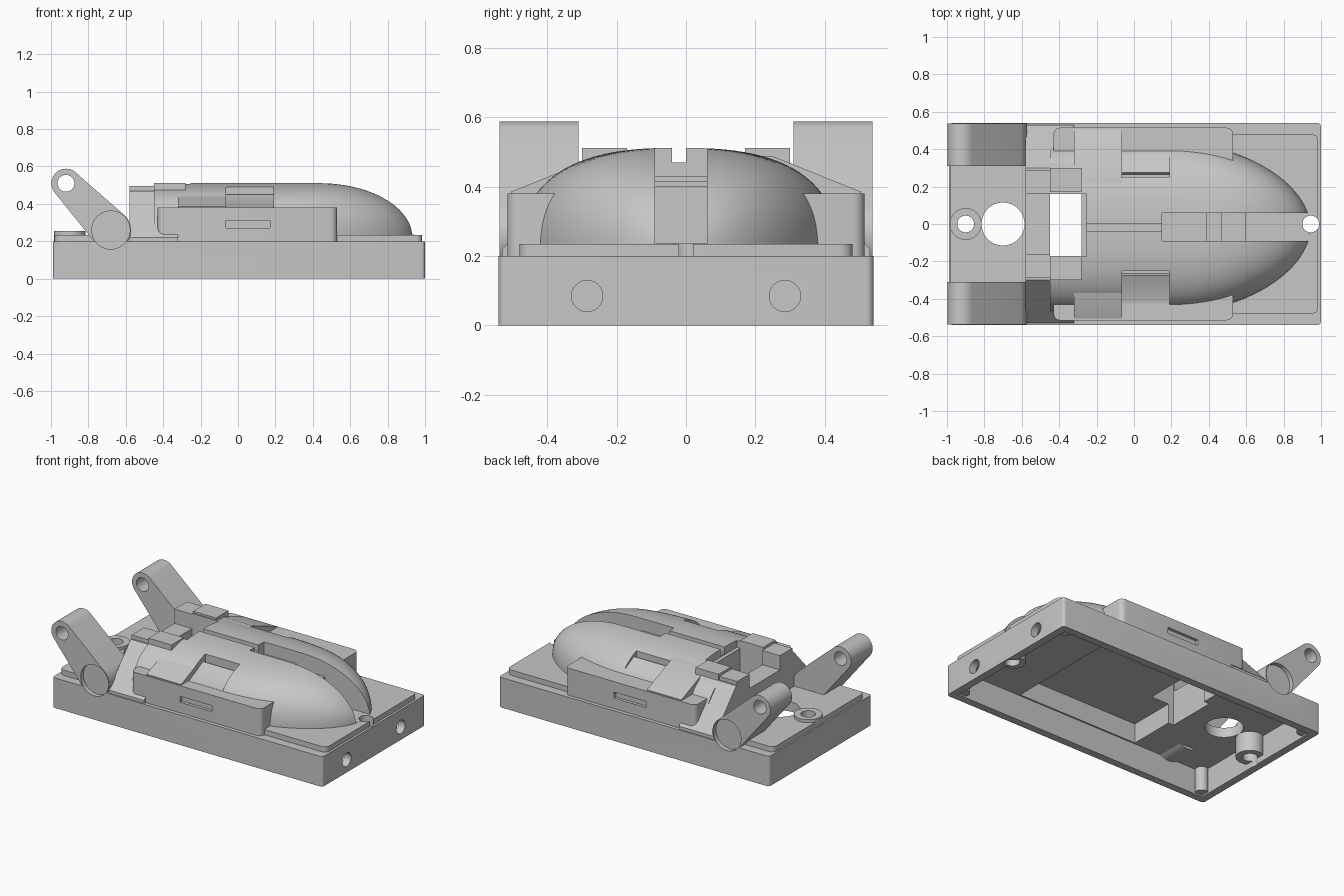
import bpy, bmesh, math
from mathutils import Vector

old = bpy.data.objects.get("Cube")
if old:
    bpy.data.objects.remove(old, do_unlink=True)

grey = bpy.data.materials.new("light_grey")
grey.use_nodes = True
COLOUR = (0.57, 0.57, 0.57, 1)
grey.diffuse_color = COLOUR
grey.node_tree.nodes["Principled BSDF"].inputs["Base Color"].default_value = COLOUR


def add(name, bm):
    bmesh.ops.recalc_face_normals(bm, faces=bm.faces)
    mesh = bpy.data.meshes.new(name)
    bm.to_mesh(mesh)
    bm.free()
    mesh.materials.append(grey)
    ob = bpy.data.objects.new(name, mesh)
    bpy.context.collection.objects.link(ob)
    return ob


def prism(name, points, axis, lo, hi):
    """Extrude a 2D outline along x (y,z points), y (x,z points) or z (x,y points)."""
    def place(p, t):
        return {"x": (t, p[0], p[1]), "y": (p[0], t, p[1]), "z": (p[0], p[1], t)}[axis]
    bm = bmesh.new()
    a = [bm.verts.new(place(p, lo)) for p in points]
    b = [bm.verts.new(place(p, hi)) for p in points]
    bm.faces.new(a)
    bm.faces.new(b)
    for i in range(len(a)):
        j = (i + 1) % len(a)
        bm.faces.new((a[i], a[j], b[j], b[i]))
    return add(name, bm)


def arc(cx, cy, r, start, end, n):
    return [(cx + r * math.cos(math.radians(start + (end - start) * i / n)),
             cy + r * math.sin(math.radians(start + (end - start) * i / n))) for i in range(n + 1)]


def circle(cx, cy, r, n=40):
    return arc(cx, cy, r, 0, 360, n)[:-1]


def box(name, x0, x1, y0, y1, z0, z1, r=0.0):
    """Box with optionally rounded vertical corners."""
    if not r:
        pts = [(x0, y0), (x1, y0), (x1, y1), (x0, y1)]
    else:
        pts = []
        for cx, cy, s in ((x1 - r, y1 - r, 0), (x0 + r, y1 - r, 90),
                          (x0 + r, y0 + r, 180), (x1 - r, y0 + r, 270)):
            pts += arc(cx, cy, r, s, s + 90, 5)
    return prism(name, pts, "z", z0, z1)


def finish(ob, cutters=()):
    """Subtract the cutters, then shade smooth while keeping sharp edges."""
    for c in cutters:
        m = ob.modifiers.new("cut", "BOOLEAN")
        m.operation, m.solver, m.object = "DIFFERENCE", "EXACT", c
    if cutters:
        bpy.context.view_layer.update()
        deps = bpy.context.evaluated_depsgraph_get()
        mesh = bpy.data.meshes.new_from_object(ob.evaluated_get(deps))
        ob.modifiers.clear()
        ob.data = mesh
    bpy.ops.object.select_all(action="DESELECT")
    ob.select_set(True)
    bpy.context.view_layer.objects.active = ob
    bpy.ops.object.shade_smooth_by_angle(angle=math.radians(30))


# Shared cutters
deep = box("cut_deep_cavity", -0.41, 0.48, -0.48, 0.48, -0.1, 0.3)
shallow = box("cut_shallow_cavity", -0.94, 0.95, -0.49, 0.49, -0.1, 0.17)
window = box("cut_window", -0.45, -0.28, -0.17, 0.16, -0.2, 0.8)
window_step = box("cut_window_step", -0.45, -0.255, -0.17, 0.16, 0.46, 0.8)
entry = box("cut_entry", -0.7, -0.4, -0.16, 0.16, 0.4, 0.8)
notch = box("cut_notch", -0.7, 0.2, -0.04, 0.0, 0.47, 0.8)
grooves = [box("cut_groove", x, 1.2, -0.09, 0.06, z, 0.8)
           for x, z in ((0.15, 0.43), (0.39, 0.415), (0.47, 0.4), (0.6, 0.236))]
nose_hole = prism("cut_nose_hole", circle(0.945, 0, 0.045), "z", -0.2, 0.8)
tail_hole = prism("cut_tail_hole", circle(-0.9, 0, 0.045), "z", -0.2, 0.8)
round_hole = prism("cut_round_hole", circle(-0.7, 0, 0.115), "z", -0.2, 0.8)
lip_gap = box("cut_lip_gap", 0.94, 1.1, -0.02, 0.02, 0.2, 0.3)
end_holes = [prism("cut_end_hole", circle(y, 0.085, 0.045), "x", 0.9, 1.1) for y in (-0.285, 0.285)]
pivots = [prism("cut_pivot", circle(-0.68, 0.26, 0.102), "y", min(a, b), max(a, b))
          for a, b in ((-0.51, -0.7), (0.51, 0.7))]
arm_hole = prism("cut_arm_hole", circle(-0.92, 0.51, 0.045), "y", -0.8, 0.8)
slots, recesses = [], []
for s in (-1, 1):
    slots.append(box("cut_side_slot", -0.065, 0.17, min(s * 0.495, s * 0.6), max(s * 0.495, s * 0.6), 0.27, 0.31))
    recesses.append(prism("cut_side_recess", [(s * y, z) for y, z in (
        (0.25, 0.6), (0.25, 0.43), (0.265, 0.43), (0.275, 0.45), (0.415, 0.381), (0.6, 0.381), (0.6, 0.6))],
        "x", -0.065, 0.19))
cutters = [deep, shallow, window, window_step, entry, notch, nose_hole, tail_hole,
           round_hole, lip_gap, arm_hole] + grooves + end_holes + pivots + slots + recesses

# Base tray, raised lip and screw bosses
through = [window, nose_hole, tail_hole, round_hole]
base = box("base_tray", -0.99, 1.0, -0.54, 0.54, 0, 0.2, 0.02)
finish(base, [shallow, deep] + through + end_holes + pivots)
lip = box("base_lip", -0.98, 0.985, -0.48, 0.48, 0.2, 0.235, 0.035)
finish(lip, [deep, lip_gap] + through)
boss = prism("tail_boss", circle(-0.9, 0, 0.085), "z", 0.04, 0.255)
finish(boss, [tail_hole])
boss = prism("nose_boss", circle(0.93, 0, 0.068), "z", 0.01, 0.19)
finish(boss, [nose_hole])
for x in (-0.92, 0.93):
    for y in (-0.47, 0.47):
        finish(prism("corner_post", circle(x, y, 0.04, 20), "z", 0.01, 0.18))

# Domed shell lofted from rounded sections
N, POWER = 48, 2.6
bm = bmesh.new()
rings = []
stations = [-0.45, -0.1] + [0.2 + 0.745 * math.sin(math.radians(a)) for a in range(0, 89, 3)] + [0.9448]
for x in stations:
    u = max(0.0, (x - 0.2) / 0.745)
    v = max(0.0, (x - 0.43) / 0.515)
    wide = 0.457 * (1 - u ** 1.87) ** (1 / 1.87)
    tall = 0.312 * (1 - v ** 2.05) ** (1 / 2.05)
    ring = []
    for i in range(N + 1):
        c, s = math.cos(math.pi * i / N), max(0.0, math.sin(math.pi * i / N))
        ring.append(bm.verts.new((x, -0.02 + wide * math.copysign(abs(c) ** (2 / POWER), c),
                                  0.2 + tall * s ** (2 / POWER))))
    rings.append(ring)
for a, b in zip(rings, rings[1:]):
    for i in range(N + 1):
        j = (i + 1) % (N + 1)
        bm.faces.new((a[i], a[j], b[j], b[i]))
bm.faces.new(rings[0])
bm.faces.new(rings[-1])
shell = add("domed_shell", bm)
finish(shell, [deep, window, window_step, entry, notch, nose_hole] + grooves + recesses)

# Side housing around the shell
housing = box("side_housing", -0.43, 0.53, -0.515, 0.515, 0.2, 0.38, 0.035)
finish(housing, [deep, window] + slots)

# Rear block with its open channel
rear = box("rear_block", -0.58, -0.28, -0.29, 0.29, 0.2, 0.495)
finish(rear, [deep, window, entry, notch])

for s, side in ((-1, "right"), (1, "left")):
    def mirrored(pts):
        return [(s * y, z) for y, z in pts]
    # Sloped panels beside the shell
    finish(prism(side + "_upper_panel", mirrored(
        [(0.2, 0.375), (0.2, 0.488), (0.25, 0.488), (0.505, 0.385), (0.505, 0.375)]), "x", -0.32, -0.065))
    finish(prism(side + "_rear_panel", mirrored(
        [(0.27, 0.2), (0.27, 0.47), (0.3, 0.47), (0.53, 0.22), (0.53, 0.2)]), "x", -0.58, -0.32),
        [deep])
    # Raised pads beside the window
    ys = sorted((s * 0.17, s * 0.3))
    finish(box(side + "_window_pad", -0.45, -0.28, ys[0], ys[1], 0.42, 0.512))
    # Hinged arm: hull of a large pivot and a small eye
    big, small = Vector((-0.68, 0.26)), Vector((-0.92, 0.51))
    d = math.degrees(math.atan2(small.y - big.y, small.x - big.x))
    outline = arc(small.x, small.y, 0.078, d - 88, d + 88, 24) + arc(big.x, big.y, 0.108, d + 88, d + 272, 32)
    ys = sorted((s * 0.31, s * 0.538))
    arm = prism(side + "_arm", outline, "y", ys[0], ys[1])
    finish(arm, [arm_hole] + pivots)

for c in cutters:
    bpy.data.objects.remove(c, do_unlink=True)
